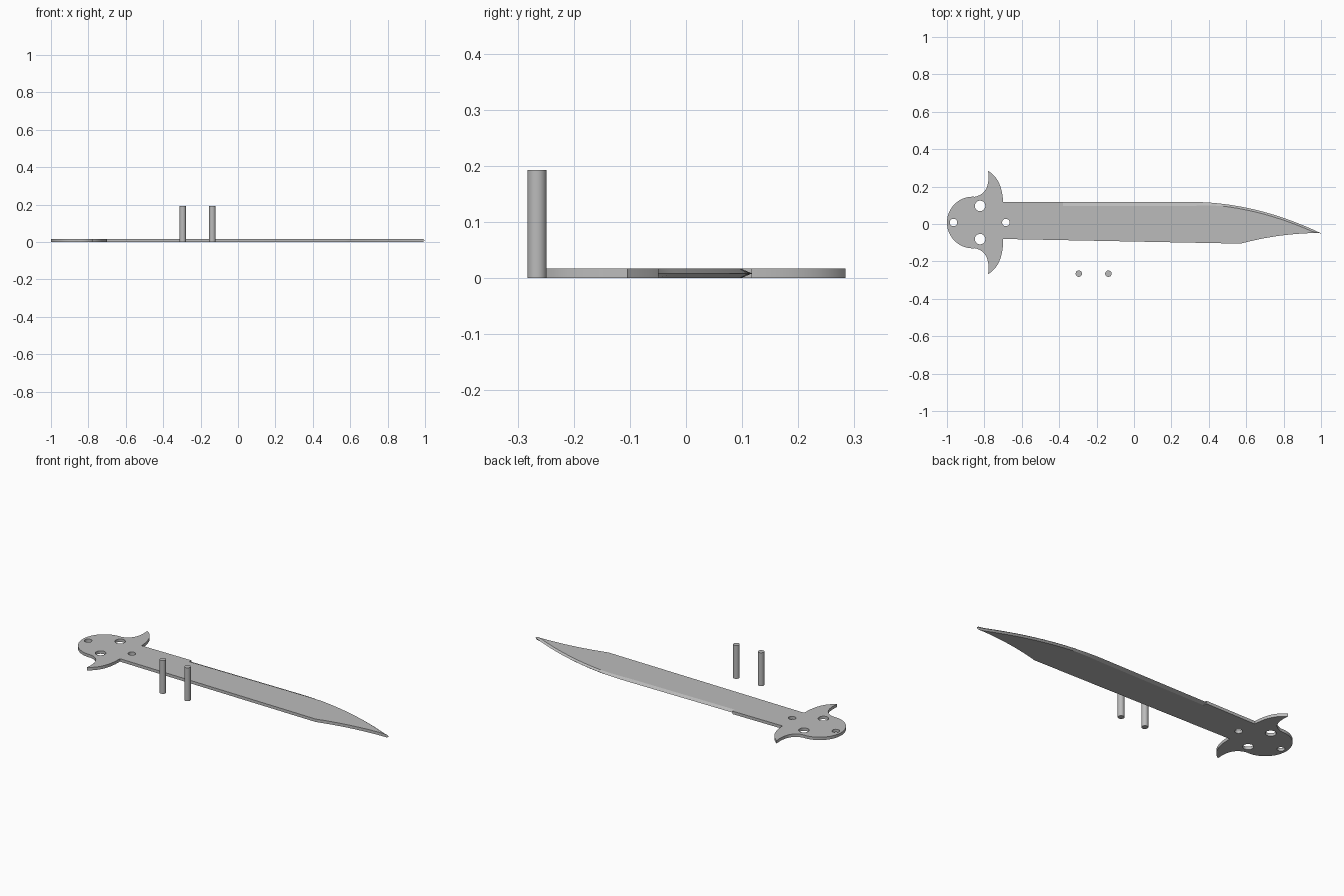
import bpy, bmesh, math
from mathutils import Vector

cube = bpy.data.objects.get("Cube")
if cube:
    bpy.data.objects.remove(cube, do_unlink=True)

THICK = 0.017
MID_Y = 0.008          # symmetry line of the handle plate
NOTCH_X = -0.38        # where the sharpened edge begins

steel = bpy.data.materials.new("plain_grey")
steel.use_nodes = True
grey = (0.5, 0.5, 0.5, 1)
steel.diffuse_color = grey
steel.node_tree.nodes["Principled BSDF"].inputs["Base Color"].default_value = grey


def arc(cx, cy, r, start, end, n):
    angles = [math.radians(start + (end - start) * i / n) for i in range(n + 1)]
    return [(cx + r * math.cos(a), cy + r * math.sin(a)) for a in angles]


def bezier(a, b, c, n=12):
    a, b, c = Vector(a), Vector(b), Vector(c)
    ts = [i / n for i in range(n + 1)]
    return [tuple(a * (1 - t) ** 2 + b * 2 * t * (1 - t) + c * t * t) for t in ts]


def select(obj):
    bpy.ops.object.select_all(action='DESELECT')
    obj.select_set(True)
    bpy.context.view_layer.objects.active = obj


def finish(obj):
    obj.data.materials.clear()
    obj.data.materials.append(steel)
    select(obj)
    bpy.ops.object.shade_smooth_by_angle(angle=math.radians(25))


def edge_y(x):
    """Sharp edge: straight, then a circular sweep down to the tip."""
    return 0.118 - max(0, x - 0.3) ** 2 / 2.92


def bevel_width(x):
    t = min(1, max(0, (x - 0.3) / 0.17))
    return 0.022 - 0.010 * t


# Sharp edge line and the shoulder line where the bevel starts
xs = [NOTCH_X] + [0.3 + 0.68 * i / 24 for i in range(25)]
sharp = [(x, edge_y(x)) for x in xs] + [(1.0, -0.05)]
shoulder = [(x, edge_y(x) - bevel_width(x)) for x in xs]
shoulder[-1] = (0.98, -0.047)
shoulder.append((0.988, -0.049))

# Handle half outline: round lobe, hooked horn, run down to the blade root
upper = arc(-0.862, MID_Y, 0.138, 180, 85, 20)
upper += bezier(upper[-1], (-0.765, 0.165), (-0.78, 0.284))[1:]
upper += bezier((-0.78, 0.284), (-0.705, 0.24), (-0.70, 0.118))[1:]
lower = [(x, 2 * MID_Y - y) for x, y in upper[1:-1]][::-1]

# Concave underside of the tip
clip = [(x, -0.048 - 0.057 * ((0.995 - x) / 0.425) ** 2)
        for x in [0.96 - 0.39 * i / 12 for i in range(13)]]
outline = (upper + [(NOTCH_X, 0.118)] + shoulder + clip
           + [(-0.70, -0.08)] + lower)

# Flat plate with four round holes
holes = [(-0.823, 0.097, 0.028), (-0.823, -0.081, 0.028),
         (-0.965, MID_Y, 0.02), (-0.685, MID_Y, 0.02)]
loops = [outline] + [arc(x, y, r, 0, 360, 32)[:-1] for x, y, r in holes]
curve = bpy.data.curves.new("blade_and_handle_plate", 'CURVE')
curve.dimensions = '2D'
curve.fill_mode = 'BOTH'
curve.extrude = THICK / 2
for loop in loops:
    spline = curve.splines.new('POLY')
    spline.points.add(len(loop) - 1)
    for point, (x, y) in zip(spline.points, loop):
        point.co = (x, y, 0, 1)
    spline.use_cyclic_u = True
plate = bpy.data.objects.new("blade_and_handle_plate", curve)
bpy.context.collection.objects.link(plate)
plate.location.z = THICK / 2
select(plate)
bpy.ops.object.convert(target='MESH')
plate = bpy.context.view_layer.objects.active
bm = bmesh.new()
bm.from_mesh(plate.data)
bmesh.ops.remove_doubles(bm, verts=bm.verts, dist=0.0001)
bmesh.ops.recalc_face_normals(bm, faces=bm.faces)
bm.to_mesh(plate.data)
bm.free()
finish(plate)

# Double-sided bevel forming the sharp edge
bm = bmesh.new()
top = [bm.verts.new((x, y, THICK)) for x, y in shoulder]
bottom = [bm.verts.new((x, y, 0)) for x, y in shoulder]
tip = [bm.verts.new((x, y, THICK / 2)) for x, y in sharp]
for i in range(len(tip) - 1):
    bm.faces.new((top[i], top[i + 1], tip[i + 1], tip[i]))
    bm.faces.new((tip[i], tip[i + 1], bottom[i + 1], bottom[i]))
# Close the small point at the end of the blade
bm.faces.new((top[-1], bottom[-1], tip[-1]))
mesh = bpy.data.meshes.new("sharp_edge")
bm.to_mesh(mesh)
bm.free()
edge = bpy.data.objects.new("sharp_edge", mesh)
bpy.context.collection.objects.link(edge)
finish(edge)

# Two loose standing pins
for name, x in (("left_pin", -0.137), ("right_pin", -0.295)):
    bpy.ops.mesh.primitive_cylinder_add(vertices=32, radius=0.0172, depth=0.193,
                                        location=(x, -0.2655, 0.0965))
    pin = bpy.context.object
    pin.name = name
    finish(pin)
